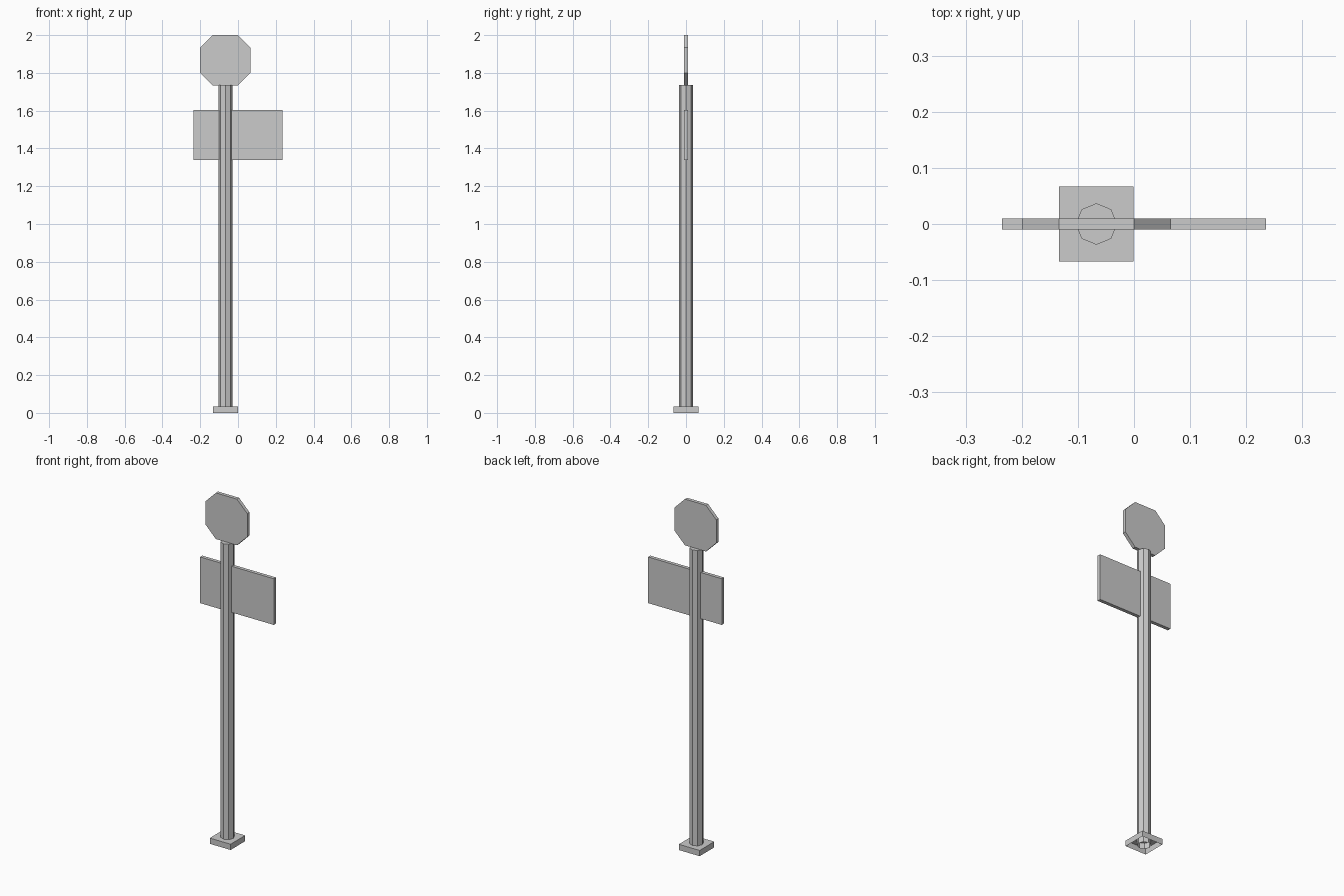
import bpy
import bmesh
import math
from mathutils import Matrix

cube = bpy.data.objects.get("Cube")
if cube:
    bpy.data.objects.remove(cube, do_unlink=True)

# Single painted metal colour
GREY = (0.6, 0.6, 0.6, 1.0)
metal = bpy.data.materials.new("grey_metal")
metal.use_nodes = True
metal.diffuse_color = GREY
metal.node_tree.nodes["Principled BSDF"].inputs["Base Color"].default_value = GREY

POST_X = -0.067
POST_TOP = 1.735
PLATE = 0.02


def prism(name, outline, depth, matrix, open_start=False):
    """Extrude a 2D outline along its local z, then place it."""
    bm = bmesh.new()
    face = bm.faces.new([bm.verts.new((x, y, 0)) for x, y in outline])
    result = bmesh.ops.extrude_face_region(bm, geom=[face], use_keep_orig=True)
    moved = [g for g in result["geom"] if isinstance(g, bmesh.types.BMVert)]
    bmesh.ops.translate(bm, verts=moved, vec=(0, 0, depth))
    bmesh.ops.recalc_face_normals(bm, faces=bm.faces)
    if open_start:
        ends = [f for f in bm.faces if all(abs(v.co.z) < 1e-6 for v in f.verts)]
        bmesh.ops.delete(bm, geom=ends, context='FACES_ONLY')
    bm.transform(matrix)
    mesh = bpy.data.meshes.new(name)
    bm.to_mesh(mesh)
    bm.free()
    mesh.materials.append(metal)
    obj = bpy.data.objects.new(name, mesh)
    bpy.context.collection.objects.link(obj)
    return obj


def rectangle(half_w, half_h):
    return [(-half_w, -half_h), (half_w, -half_h), (half_w, half_h), (-half_w, half_h)]


def ring(radius, sides):
    return [(radius * math.cos(math.tau * i / sides),
             radius * math.sin(math.tau * i / sides)) for i in range(sides)]


def upright(x, z):
    """Stand a flat plate up, centred on y = 0."""
    return Matrix.Translation((x, PLATE / 2, z)) @ Matrix.Rotation(math.pi / 2, 4, 'X')


# Foot and post, both open underneath
ground = Matrix.Translation((POST_X, 0, 0))
prism("base_plate", rectangle(0.0665, 0.0665), 0.033, ground, True)
prism("post", ring(0.037, 8), POST_TOP, ground, True)

# Rectangular board running through the post
prism("direction_board", rectangle(0.235, 0.133), PLATE, upright(0, 1.471))

# Octagonal sign: a square with its corners cut halfway
R, C = 0.133, 0.067
octagon = [(C, -R), (R, -C), (R, C), (C, R), (-C, R), (-R, C), (-R, -C), (-C, -R)]
prism("octagon_sign", octagon, PLATE, upright(POST_X, 2.0 - R))
